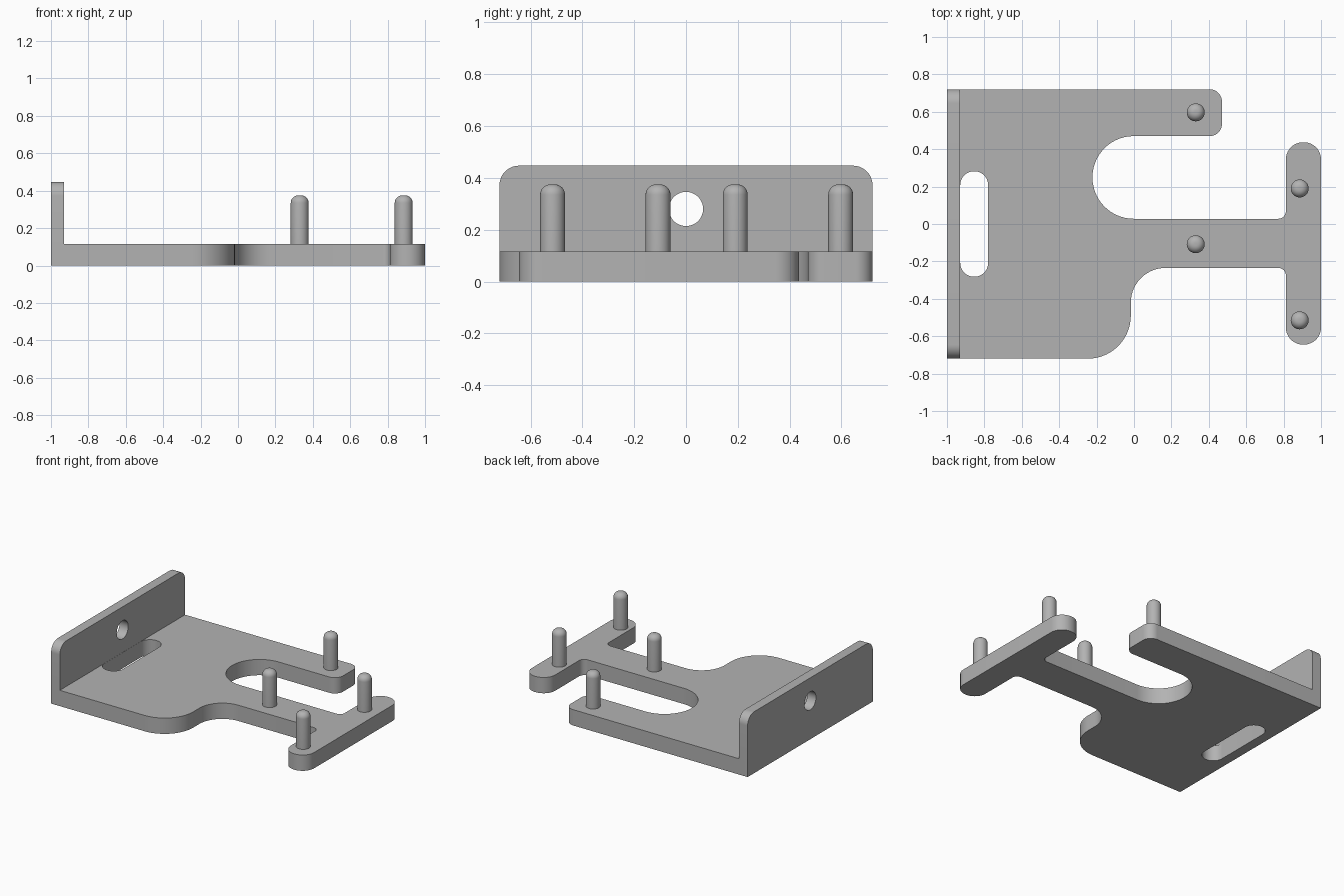
import bpy, bmesh, math
from mathutils import Vector, Matrix

if "Cube" in bpy.data.objects:
    bpy.data.objects.remove(bpy.data.objects["Cube"])

grey = bpy.data.materials.new("light_grey")
grey.use_nodes = True
colour = (0.45, 0.45, 0.45, 1)
grey.diffuse_color = colour
grey.node_tree.nodes["Principled BSDF"].inputs["Base Color"].default_value = colour

THICK, HALF, WALL = 0.115, 0.72, 0.07


def rounded(corners, steps=14):
    """Turn (x, y, radius) corners into an outline with filleted corners."""
    out = []
    for i, (x, y, r) in enumerate(corners):
        p = Vector((x, y))
        if r == 0:
            out.append(p)
            continue
        a = (Vector(corners[i - 1][:2]) - p).normalized()
        b = (Vector(corners[(i + 1) % len(corners)][:2]) - p).normalized()
        centre = p + (a + b) * r  # every corner is a right angle
        for k in range(steps + 1):
            t = math.pi / 2 * k / steps
            out.append(centre - b * r * math.cos(t) - a * r * math.sin(t))
    return out


def finish(name, bm):
    bmesh.ops.remove_doubles(bm, verts=bm.verts, dist=0.0005)
    bmesh.ops.recalc_face_normals(bm, faces=bm.faces)
    mesh = bpy.data.meshes.new(name)
    bm.to_mesh(mesh)
    bm.free()
    mesh.materials.append(grey)
    obj = bpy.data.objects.new(name, mesh)
    bpy.context.collection.objects.link(obj)
    bpy.ops.object.select_all(action='DESELECT')
    obj.select_set(True)
    bpy.context.view_layer.objects.active = obj
    bpy.ops.object.shade_smooth_by_angle(angle=math.radians(35))
    return obj


def plate(name, loops, depth, matrix):
    """Extrude an outline with holes along its local z."""
    bm = bmesh.new()
    edges = []
    for loop in loops:
        vs = [bm.verts.new((p.x, p.y, 0)) for p in loop]
        edges += [bm.edges.new((vs[i - 1], vs[i])) for i in range(len(vs))]
    bmesh.ops.remove_doubles(bm, verts=bm.verts, dist=0.0005)
    bmesh.ops.triangle_fill(bm, edges=bm.edges[:], use_beauty=True, normal=(0, 0, 1))
    res = bmesh.ops.extrude_face_region(bm, geom=bm.faces[:], use_keep_orig=True)
    moved = [v for v in res["geom"] if isinstance(v, bmesh.types.BMVert)]
    bmesh.ops.translate(bm, verts=moved, vec=(0, 0, depth))
    bm.transform(matrix)
    return finish(name, bm)


# Base plate with forked arm, crossbar and slot
base = rounded([
    (-1, -HALF, 0), (-0.017, -HALF, 0.23), (-0.017, -0.235, 0.185),
    (0.812, -0.235, 0.04), (0.812, -0.645, 0.092), (1, -0.645, 0.092),
    (1, 0.437, 0.092), (0.812, 0.437, 0.092), (0.812, 0.028, 0.04),
    (-0.222, 0.028, 0.22), (-0.222, 0.47, 0.22), (0.47, 0.47, 0.065),
    (0.47, HALF, 0.065), (-1, HALF, 0)])
slot = rounded([(-0.929, -0.282, 0.074), (-0.78, -0.282, 0.074),
                (-0.78, 0.282, 0.074), (-0.929, 0.282, 0.074)])
plate("base_plate", [base, slot], THICK, Matrix())

# Upright end wall with a round hole, drawn in the y-z plane
wall = rounded([(-HALF, THICK, 0), (HALF, THICK, 0),
                (HALF, 0.447, 0.075), (-HALF, 0.447, 0.075)])
r = 0.066
hole = rounded([(-r, 0.28 - r, r), (r, 0.28 - r, r), (r, 0.28 + r, r), (-r, 0.28 + r, r)])
to_yz = Matrix(((0, 0, 1, -1), (1, 0, 0, 0), (0, 1, 0, 0), (0, 0, 0, 1)))
plate("end_wall", [wall, hole], WALL, to_yz)

# Round-topped locating pins
PIN_R, PIN_TOP, ROUND = 0.048, 0.375, 0.04
for i, (x, y) in enumerate([(0.33, 0.597), (0.33, -0.108), (0.886, 0.19), (0.886, -0.515)]):
    bm = bmesh.new()
    profile = [(PIN_R, THICK)]
    for k in range(9):
        t = math.pi / 2 * k / 8
        profile.append((PIN_R - ROUND + ROUND * math.cos(t),
                        PIN_TOP - ROUND + ROUND * math.sin(t)))
    profile.append((0, PIN_TOP))
    vs = [bm.verts.new((px, 0, pz)) for px, pz in profile]
    es = [bm.edges.new(pair) for pair in zip(vs, vs[1:])]
    bmesh.ops.spin(bm, geom=vs + es, cent=(0, 0, 0), axis=(0, 0, 1),
                   angle=math.tau, steps=32, use_merge=True)
    finish(f"pin_{i + 1}", bm).location = (x, y, 0)
